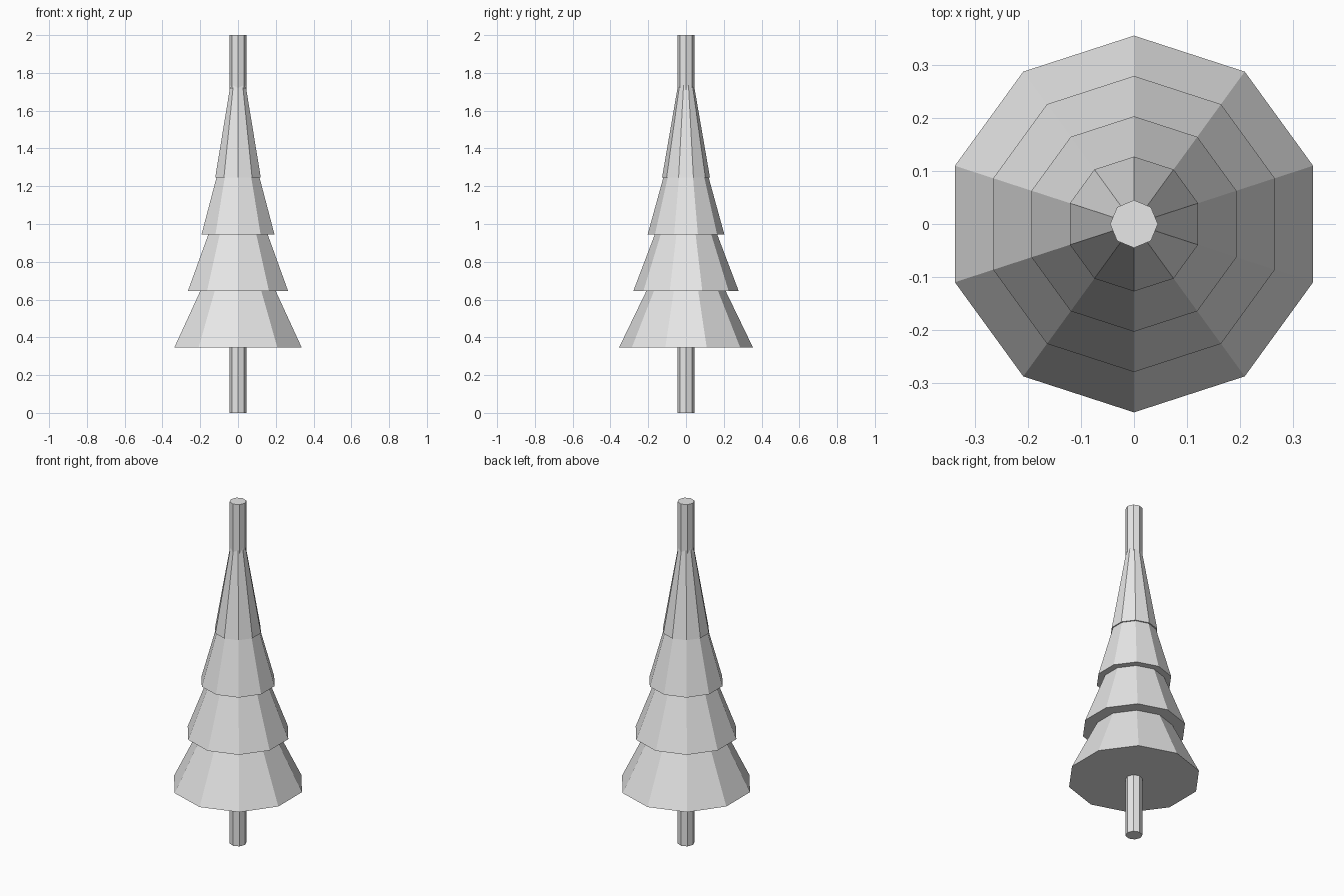
import bpy
import bmesh
from math import sin, cos, tau

cube = bpy.data.objects.get("Cube")
if cube:
    bpy.data.objects.remove(cube, do_unlink=True)

grey = bpy.data.materials.new("light_grey")
grey.use_nodes = True
grey.diffuse_color = (0.8, 0.8, 0.8, 1)
grey.node_tree.nodes["Principled BSDF"].inputs["Base Color"].default_value = (0.8, 0.8, 0.8, 1)


def ring(bm, sides, radius, z):
    """Ring of vertices with a corner on the y axis."""
    return [bm.verts.new((-radius * sin(tau * i / sides),
                          radius * cos(tau * i / sides), z)) for i in range(sides)]


def add_part(name, sides, radius, bottom, top, pointed):
    """Closed flat-sided cone or prism."""
    bm = bmesh.new()
    base = ring(bm, sides, radius, bottom)
    bm.faces.new(base)
    if pointed:
        tip = bm.verts.new((0, 0, top))
        for i in range(sides):
            bm.faces.new((base[i - 1], base[i], tip))
    else:
        upper = ring(bm, sides, radius, top)
        bm.faces.new(upper)
        for i in range(sides):
            bm.faces.new((base[i - 1], base[i], upper[i], upper[i - 1]))
    bmesh.ops.recalc_face_normals(bm, faces=bm.faces)
    mesh = bpy.data.meshes.new(name)
    bm.to_mesh(mesh)
    bm.free()
    mesh.materials.append(grey)
    obj = bpy.data.objects.new(name, mesh)
    bpy.context.collection.objects.link(obj)
    return obj


# Trunk running the full height
add_part("trunk", 8, 0.045, 0, 2, False)

# Four tiers of foliage, each narrower than the one below
TIER_HEIGHT = 0.735
for i, name in enumerate(("bottom", "lower", "upper", "top")):
    z = 0.345 + 0.3 * i
    add_part(name + "_foliage", 10, 0.355 - 0.076 * i, z, z + TIER_HEIGHT, True)
